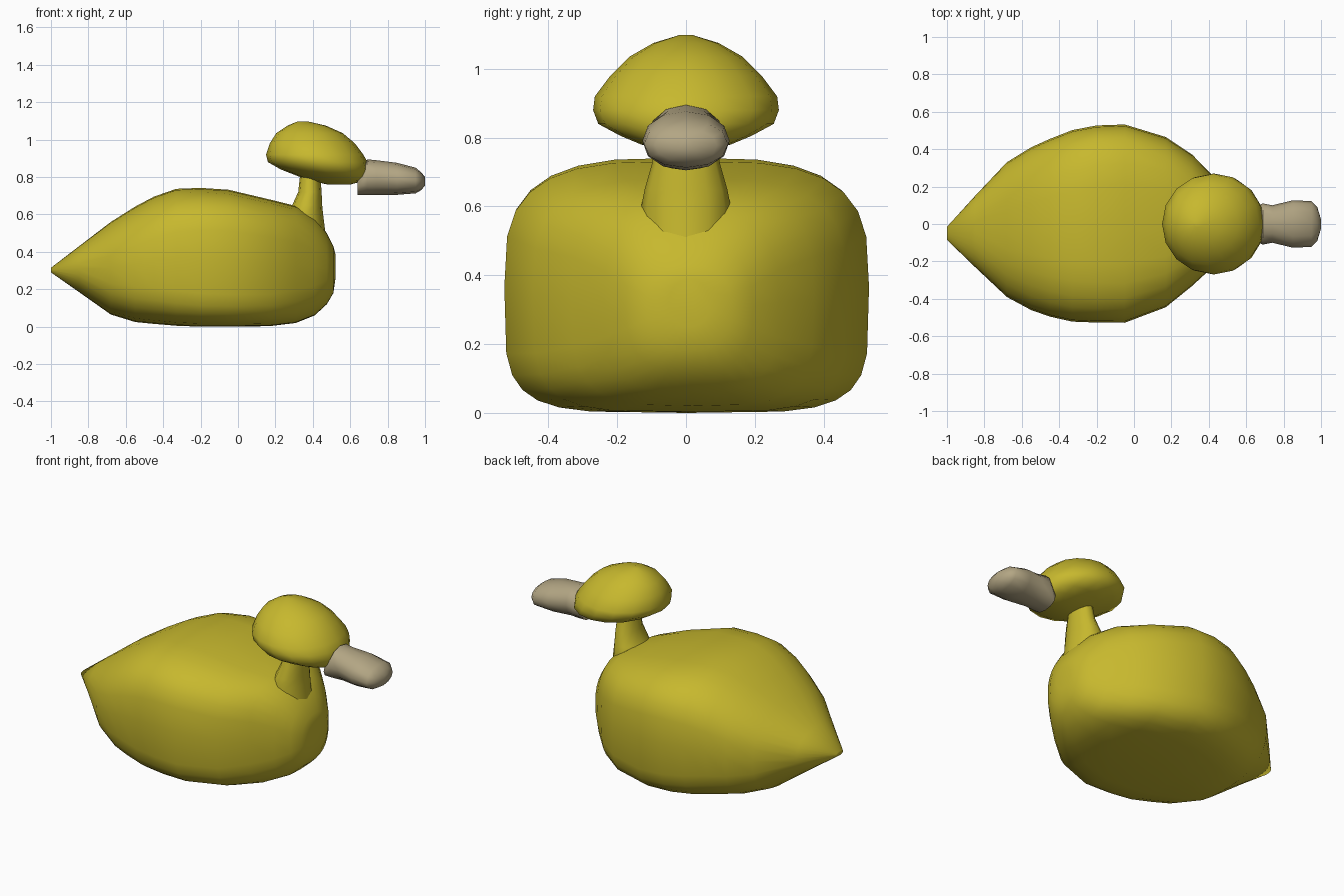
import bpy, bmesh
from math import cos, sin, pi, radians

if "Cube" in bpy.data.objects:
    bpy.data.objects.remove(bpy.data.objects["Cube"])


def material(name, rgb):
    m = bpy.data.materials.new(name)
    m.diffuse_color = (*rgb, 1)
    m.use_nodes = True
    m.node_tree.nodes["Principled BSDF"].inputs["Base Color"].default_value = m.diffuse_color
    return m


def spow(v, n):
    return (1 if v >= 0 else -1) * abs(v) ** (2 / n)


def loft(name, rings, mat):
    """Skin a list of closed rings, cap both ends and smooth."""
    bm = bmesh.new()
    vs = [[bm.verts.new(p) for p in r] for r in rings]
    k = len(rings[0])
    for a, b in zip(vs, vs[1:]):
        for i in range(k):
            j = (i + 1) % k
            bm.faces.new((a[i], a[j], b[j], b[i]))
    bm.faces.new(vs[0])
    bm.faces.new(vs[-1])
    bmesh.ops.recalc_face_normals(bm, faces=bm.faces)
    me = bpy.data.meshes.new(name)
    bm.to_mesh(me)
    bm.free()
    ob = bpy.data.objects.new(name, me)
    bpy.context.collection.objects.link(ob)
    me.materials.append(mat)
    bpy.ops.object.select_all(action='DESELECT')
    ob.select_set(True)
    bpy.context.view_layer.objects.active = ob
    bpy.ops.object.shade_smooth_by_angle(angle=radians(60))
    return ob


def ring_x(x, half_w, z0, z1, n_top, n_bottom, k, y=0):
    """Section across x: superellipse with its own squareness above and below."""
    c, h = (z0 + z1) / 2, (z1 - z0) / 2
    pts = []
    for i in range(k):
        a = 2 * pi * i / k
        n = n_top if i <= k / 2 else n_bottom
        pts.append((x, y + half_w * spow(cos(a), n), c + h * spow(sin(a), n)))
    return pts


def ring_z(z, x0, x1, half_w, k):
    """Elliptical section across z."""
    c, r = (x0 + x1) / 2, (x1 - x0) / 2
    return [(c + r * cos(2 * pi * i / k), half_w * sin(2 * pi * i / k), z) for i in range(k)]


yellow = material("yellow", (0.57, 0.48, 0.027))
tan = material("tan", (0.45, 0.38, 0.23))

# Body: x, half width, bottom z, top z, squareness above, squareness below, y offset
body = [(-1.0, .035, .29, .315, 2, 2, -.05), (-.85, .19, .185, .43, 2.1, 2.2, -.04),
        (-.68, .36, .065, .56, 2.4, 2.7, -.03), (-.55, .435, .025, .642, 2.6, 3.2, -.025),
        (-.45, .475, .015, .695, 2.8, 3.6, -.02), (-.33, .512, .005, .737, 3, 4.2, -.01),
        (-.2, .527, .0, .742, 3.2, 4.6, 0), (-.05, .53, .0, .732, 3.3, 4.7, .002),
        (.17, .455, .003, .68, 3.3, 4.3, .01), (.31, .352, .02, .645, 3.1, 3.7, .02),
        (.41, .255, .06, .585, 2.8, 3.2, .015), (.475, .185, .12, .50, 2.5, 2.7, .01),
        (.51, .125, .18, .43, 2.3, 2.3, .01), (.52, .06, .25, .39, 2, 2, .01)]
loft("body", [ring_x(*s[:6], 28, s[6]) for s in body], yellow)

# Neck: z, back x, front x, half width
neck = [(.48, .25, .470, .13), (.60, .26, .455, .13), (.65, .29, .450, .12),
        (.72, .322, .447, .10), (.84, .335, .437, .075)]
loft("neck", [ring_z(*s, 12) for s in neck], yellow)

# Head: domed cap with an underside that slopes up to the back
head = [(1.098, .32, .37, .02), (1.075, .265, .47, .095), (1.035, .205, .56, .165),
        (.98, .17, .625, .22), (.92, .15, .67, .265), (.88, .16, .692, .27),
        (.84, .23, .697, .255), (.805, .32, .692, .19), (.78, .39, .675, .13),
        (.76, .48, .60, .045)]
loft("head", [ring_z(*s, 16) for s in head], yellow)

# Beak: flat spatula
beak = [(.64, .09, .705, .81), (.69, .11, .705, .895), (.74, .10, .705, .89),
        (.85, .127, .705, .876), (.95, .122, .713, .85), (.98, .09, .73, .825),
        (1.0, .025, .755, .80)]
loft("beak", [ring_x(*s, 2.1, 2.1, 12) for s in beak], tan)
